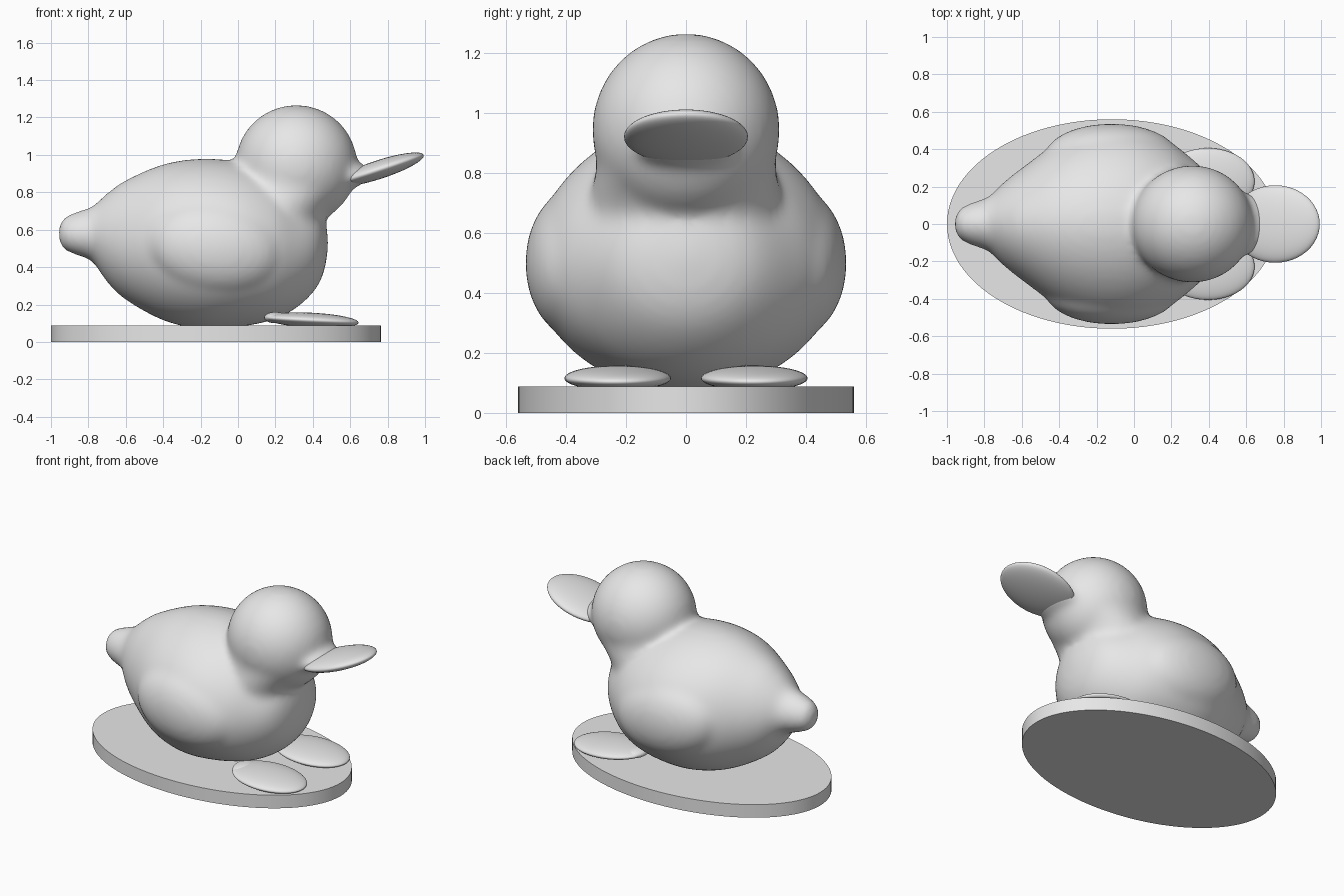
import bpy, bmesh, math
from mathutils import Matrix, Vector

cube = bpy.data.objects.get("Cube")
if cube:
    bpy.data.objects.remove(cube, do_unlink=True)

grey = bpy.data.materials.new("plain_grey")
grey.use_nodes = True
grey.diffuse_color = (0.8, 0.8, 0.8, 1)
grey.node_tree.nodes["Principled BSDF"].inputs["Base Color"].default_value = (0.8, 0.8, 0.8, 1)


def finish(bm, name, sharp=False):
    bmesh.ops.recalc_face_normals(bm, faces=bm.faces)
    mesh = bpy.data.meshes.new(name)
    bm.to_mesh(mesh)
    bm.free()
    mesh.materials.append(grey)
    obj = bpy.data.objects.new(name, mesh)
    bpy.context.collection.objects.link(obj)
    bpy.ops.object.select_all(action='DESELECT')
    obj.select_set(True)
    bpy.context.view_layer.objects.active = obj
    if sharp:
        bpy.ops.object.shade_smooth_by_angle(angle=math.radians(40))
    else:
        bpy.ops.object.shade_smooth()
    return obj


def ellipsoid(bm, centre, radii, tilt=0):
    """Ellipsoid tilted nose-up about the side axis."""
    place = Matrix.Translation(centre) @ Matrix.Rotation(-tilt, 4, 'Y') @ Matrix.Diagonal((*radii, 1))
    bmesh.ops.create_uvsphere(bm, u_segments=48, v_segments=32, radius=1, matrix=place)


def refine(stations, steps=5):
    """Smooth curve through the stations."""
    pts = [Vector(s) for s in stations]
    pts = [pts[0]] + pts + [pts[-1]]
    out = []
    for a, b, c, d in zip(pts, pts[1:], pts[2:], pts[3:]):
        for i in range(steps):
            t = i / steps
            out.append(b + (c - a) * t / 2 + (a * 2 - b * 5 + c * 4 - d) * t**2 / 2
                       + (b * 3 - a - c * 3 + d) * t**3 / 2)
    return out + [pts[-1]]


def loft(bm, stations, ring_point, sides=48):
    rings = [[bm.verts.new(ring_point(s, math.tau * i / sides)) for i in range(sides)]
             for s in refine(stations)]
    for low, high in zip(rings, rings[1:]):
        for i in range(sides):
            j = (i + 1) % sides
            bm.faces.new((low[i], low[j], high[j], high[i]))
    bm.faces.new(rings[0])
    bm.faces.new(rings[-1])


def body_point(s, angle):
    # station: x, bottom, top, half width; the upper half slopes in a little more
    x, bottom, top, half = s
    mid = bottom + (top - bottom) * 0.475
    c, n = math.cos(angle), math.sin(angle)
    if n < 0:
        return (x, half * c, mid + (mid - bottom) * n)
    power = 2 / 1.85
    return (x, half * math.copysign(abs(c) ** power, c), mid + (top - mid) * n ** power)


def neck_point(s, angle):
    # station: height, back, front, half width
    z, back, front, half = s
    return ((back + front) / 2 + (front - back) / 2 * math.cos(angle), half * math.sin(angle), z)


# Body, tail, neck, head and wings melted into one surface
bm = bmesh.new()
loft(bm, [(-0.96, 0.56, 0.6, 0.02), (-0.94, 0.5, 0.66, 0.075), (-0.87, 0.465, 0.695, 0.115),
          (-0.78, 0.43, 0.725, 0.145), (-0.7, 0.32, 0.795, 0.22), (-0.6, 0.225, 0.865, 0.3),
          (-0.4, 0.115, 0.95, 0.44), (-0.2, 0.07, 0.98, 0.51), (0, 0.08, 0.965, 0.51),
          (0.18, 0.115, 0.91, 0.445), (0.31, 0.18, 0.83, 0.35), (0.41, 0.275, 0.76, 0.25),
          (0.46, 0.375, 0.68, 0.15), (0.482, 0.5, 0.56, 0.03)], body_point)
loft(bm, [(0.5, -0.1, 0.4, 0.3), (0.64, -0.1, 0.46, 0.32), (0.73, -0.08, 0.52, 0.315),
          (0.82, -0.05, 0.605, 0.3), (0.9, -0.02, 0.64, 0.3), (1, 0.02, 0.61, 0.28)], neck_point)
ellipsoid(bm, (0.312, 0, 0.945), (0.326, 0.314, 0.322))
ellipsoid(bm, (0.6, 0, 0.885), (0.11, 0.17, 0.065), math.radians(18))
for side in (-1, 1):
    ellipsoid(bm, (-0.12, side * 0.36, 0.5), (0.36, 0.177, 0.25), math.radians(-8))
body = finish(bm, "body_and_head")
remesh = body.modifiers.new("melt", 'REMESH')
remesh.mode = 'VOXEL'
remesh.voxel_size = 0.018
remesh.use_smooth_shade = True
soften = body.modifiers.new("soften", 'SMOOTH')
soften.factor = 0.5
soften.iterations = 22

# Flat bill, tipped upward
bm = bmesh.new()
ellipsoid(bm, (0.755, 0, 0.922), (0.25, 0.207, 0.05), math.radians(18))
finish(bm, "bill")

# Webbed feet, each with a small ankle
for side, name in ((1, "left"), (-1, "right")):
    bm = bmesh.new()
    ellipsoid(bm, (0.395, side * 0.228, 0.116), (0.25, 0.178, 0.04), math.radians(-3))
    finish(bm, name + "_foot")
    bm = bmesh.new()
    ellipsoid(bm, (0.2, side * 0.22, 0.13), (0.06, 0.09, 0.03))
    finish(bm, name + "_ankle")

# Oval base
bm = bmesh.new()
bmesh.ops.create_cone(bm, cap_ends=True, segments=96, radius1=1, radius2=1, depth=1,
                      matrix=Matrix.Translation((-0.118, 0, 0.044)) @ Matrix.Diagonal((0.882, 0.56, 0.088, 1)))
finish(bm, "oval_base", sharp=True)
